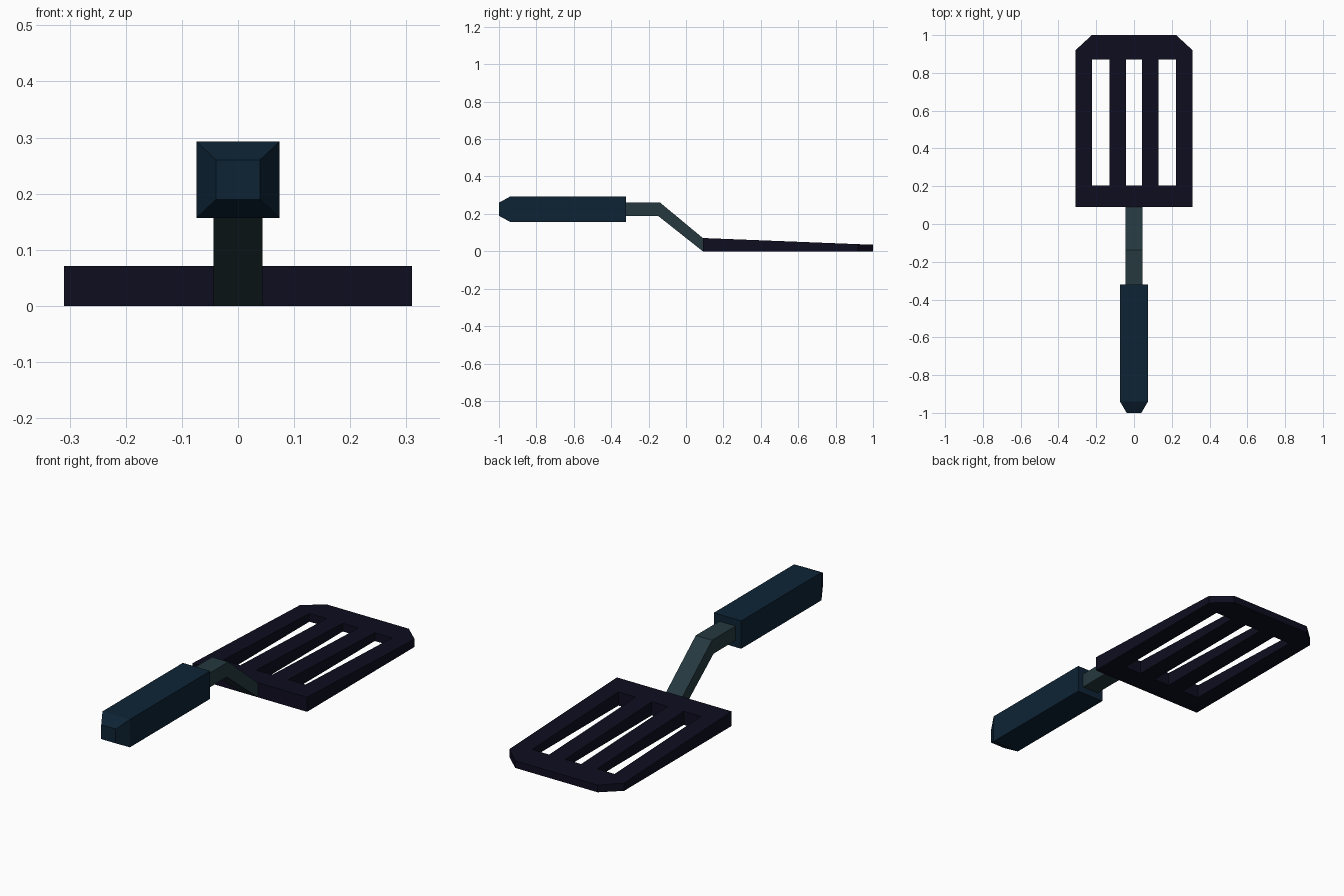
import bpy, bmesh

if "Cube" in bpy.data.objects:
    bpy.data.objects.remove(bpy.data.objects["Cube"])


def material(name, rgb):
    m = bpy.data.materials.new(name)
    m.diffuse_color = (*rgb, 1)
    m.use_nodes = True
    m.node_tree.nodes["Principled BSDF"].inputs["Base Color"].default_value = m.diffuse_color
    return m


def finish(name, bm, mat):
    bmesh.ops.recalc_face_normals(bm, faces=bm.faces)
    me = bpy.data.meshes.new(name)
    bm.to_mesh(me)
    bm.free()
    me.materials.append(mat)
    ob = bpy.data.objects.new(name, me)
    bpy.context.collection.objects.link(ob)
    return ob


def loft(name, sections, mat):
    """Rectangular bar through sections (half width, (y, z) bottom, (y, z) top)."""
    bm = bmesh.new()
    rings = [[bm.verts.new(p) for p in ((-w, *b), (w, *b), (w, *t), (-w, *t))]
             for w, b, t in sections]
    for r, s in zip(rings, rings[1:]):
        for i in range(4):
            j = (i + 1) % 4
            bm.faces.new((r[i], r[j], s[j], s[i]))
    bm.faces.new(rings[0])
    bm.faces.new(rings[-1])
    return finish(name, bm, mat)


blade_mat = material("blade black", (0.0042, 0.0040, 0.0135))
neck_mat = material("neck grey green", (0.018, 0.040, 0.049))
grip_mat = material("grip dark blue", (0.0042, 0.0170, 0.0360))

# Blade: grid of cells with three slots left open and clipped far corners
xs = (-0.31, -0.223, -0.13, -0.043, 0.043, 0.13, 0.223, 0.31)
ys = (0.09, 0.203, 0.87, 0.92, 1.0)
bm = bmesh.new()
grid = [[bm.verts.new((x, y, 0)) for x in xs] for y in ys]
last_x, last_y = len(xs) - 2, len(ys) - 2
for j in range(last_y + 1):
    for i in range(last_x + 1):
        if j == 1 and i % 2 == 1:
            continue
        cell = [grid[j][i], grid[j][i + 1], grid[j + 1][i + 1], grid[j + 1][i]]
        if j == last_y and i == 0:
            cell.pop(3)
        elif j == last_y and i == last_x:
            cell.pop(2)
        bm.faces.new(cell)
bmesh.ops.delete(bm, geom=[v for v in bm.verts if not v.link_faces], context='VERTS')
top = bmesh.ops.extrude_face_region(bm, geom=bm.faces[:], use_keep_orig=True)["geom"]
for v in top:
    if isinstance(v, bmesh.types.BMVert):
        v.co.z = 0.071 - 0.036 * (v.co.y - 0.09) / 0.91   # thins towards the tip
finish("blade", bm, blade_mat)

# Neck: cranked bar from blade to grip
loft("neck", [(0.044, (0.09, 0.0), (0.09, 0.071)),
              (0.044, (-0.15, 0.19), (-0.138, 0.26)),
              (0.044, (-0.33, 0.19), (-0.33, 0.26))], neck_mat)

# Grip: square bar with tapered butt
loft("grip", [(0.074, (-0.32, 0.157), (-0.32, 0.293)),
              (0.074, (-0.94, 0.157), (-0.94, 0.293)),
              (0.039, (-1.0, 0.19), (-1.0, 0.26))], grip_mat)
